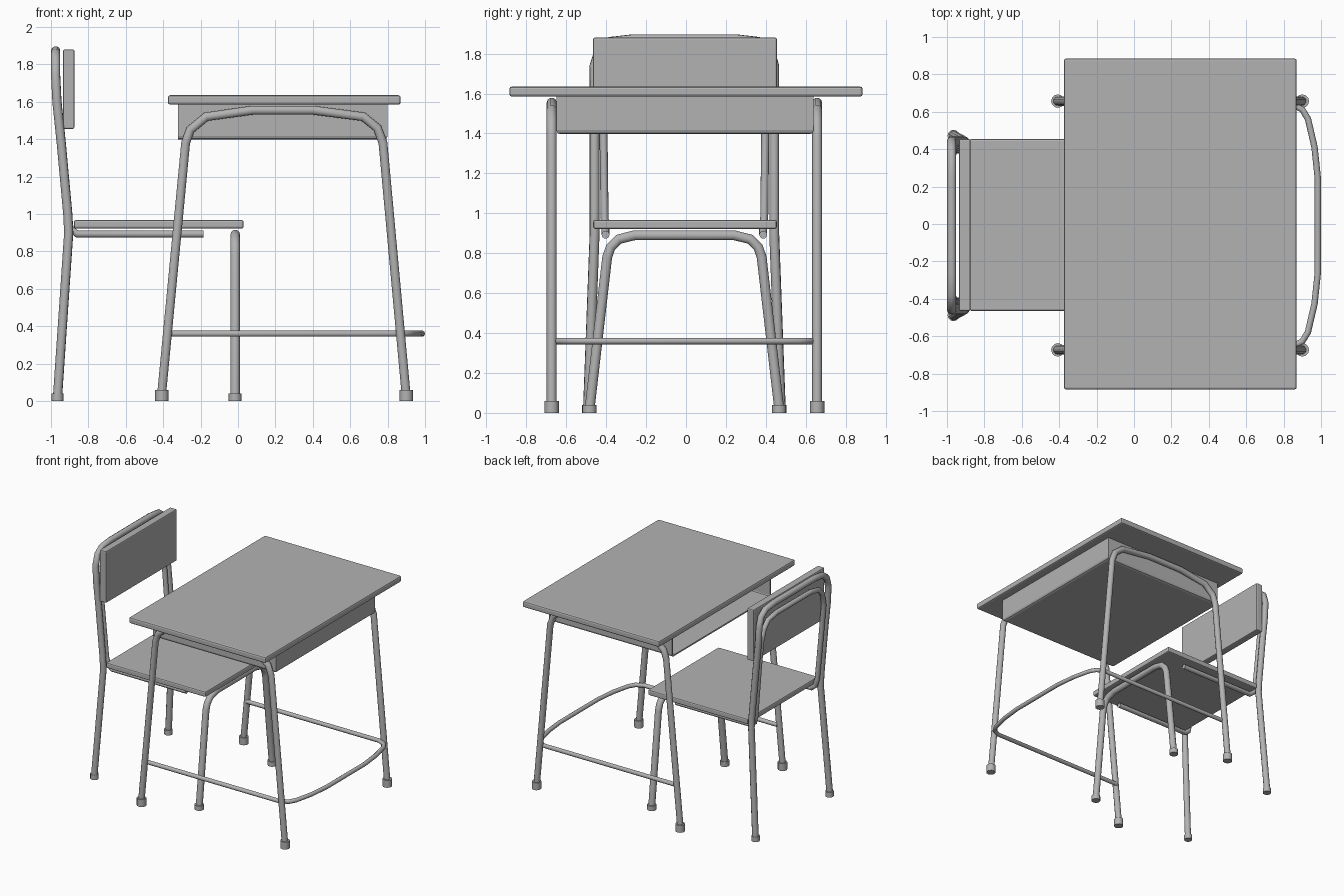
import bpy, bmesh, math
from mathutils import Vector

if "Cube" in bpy.data.objects:
    bpy.data.objects.remove(bpy.data.objects["Cube"])

grey = bpy.data.materials.new("plain grey")
grey.use_nodes = True
COLOUR = (0.45, 0.45, 0.45, 1)
grey.diffuse_color = COLOUR
grey.node_tree.nodes["Principled BSDF"].inputs["Base Color"].default_value = COLOUR

MID = -0.008  # y of the symmetry plane of the frames


def add(name, data):
    obj = bpy.data.objects.new(name, data)
    bpy.context.collection.objects.link(obj)
    data.materials.append(grey)
    return obj


def smooth(obj):
    bpy.ops.object.select_all(action='DESELECT')
    obj.select_set(True)
    bpy.context.view_layer.objects.active = obj
    bpy.ops.object.shade_smooth_by_angle(angle=math.radians(50))


def tube(name, points, radius):
    """Round pipe through a list of points, turned into a mesh."""
    curve = bpy.data.curves.new(name, 'CURVE')
    curve.dimensions = '3D'
    curve.bevel_depth = radius
    curve.bevel_resolution = 3
    curve.use_fill_caps = True
    spline = curve.splines.new('POLY')
    spline.points.add(len(points) - 1)
    for p, co in zip(spline.points, points):
        p.co = (*co, 1)
    obj = add(name, curve)
    bpy.ops.object.select_all(action='DESELECT')
    obj.select_set(True)
    bpy.context.view_layer.objects.active = obj
    bpy.ops.object.convert(target='MESH')
    smooth(bpy.context.view_layer.objects.active)


def mirrored(half):
    """Path from one side to the middle, continued to the other side."""
    both = half + [(x, -y, z) for x, y, z in reversed(half)]
    return [(x, y + MID, z) for x, y, z in both]


def box(name, lo, hi, bevel):
    bm = bmesh.new()
    bmesh.ops.create_cube(bm, size=1)
    lo, hi = Vector(lo), Vector(hi)
    for v in bm.verts:
        v.co = (lo + hi) / 2 + v.co * (hi - lo)
    mesh = bpy.data.meshes.new(name)
    bm.to_mesh(mesh)
    bm.free()
    obj = add(name, mesh)
    if bevel:
        mod = obj.modifiers.new("edge", 'BEVEL')
        mod.width = bevel
        mod.segments = 2
    return obj


def foot(name, x, y, radius, height):
    bm = bmesh.new()
    bmesh.ops.create_cone(bm, cap_ends=True, segments=12, radius1=radius,
                          radius2=radius, depth=height)
    bmesh.ops.translate(bm, verts=bm.verts, vec=(x, y + MID, height / 2))
    mesh = bpy.data.meshes.new(name)
    bm.to_mesh(mesh)
    bm.free()
    smooth(add(name, mesh))


# Desk top
box("desk_top", (-0.375, -0.885, 1.585), (0.87, 0.885, 1.635), 0.012)

# Book tray: no lid, open towards the chair
tray = box("book_tray", (-0.32, -0.65, 1.397), (0.80, 0.64, 1.59), 0)
bm = bmesh.new()
bm.from_mesh(tray.data)
bm.normal_update()
bmesh.ops.delete(bm, geom=[f for f in bm.faces if f.normal.z > 0.5 or f.normal.x < -0.5],
                 context='FACES')
low = [e for e in bm.edges if len(e.link_faces) == 2
       and all(v.co.z < 1.5 for v in e.verts)]
bmesh.ops.bevel(bm, geom=low, offset=0.02, segments=2, profile=0.5, affect='EDGES')
bm.to_mesh(tray.data)
bm.free()
shell = tray.modifiers.new("sheet", 'SOLIDIFY')
shell.thickness = 0.012

# Desk side frames and feet
arch = [(-0.41, 0.02), (-0.28, 1.38), (-0.255, 1.45), (-0.17, 1.52), (0.08, 1.555),
        (0.40, 1.555), (0.67, 1.52), (0.745, 1.46), (0.775, 1.38), (0.90, 0.02)]
for side, s in (("left", 1), ("right", -1)):
    y = 0.665 * s
    tube("desk_frame_" + side, [(x, y + MID, z) for x, z in arch], 0.025)
    foot("desk_foot_near_" + side, -0.407, y, 0.036, 0.06)
    foot("desk_foot_far_" + side, 0.90, y, 0.036, 0.06)

# Bent foot rail of the desk
tube("foot_rail", mirrored([(-0.375, 0.65, 0.36), (0.84, 0.65, 0.36), (0.90, 0.62, 0.36),
                            (0.93, 0.57, 0.36), (0.965, 0.42, 0.36),
                            (0.983, 0.25, 0.36)]), 0.017)

# Chair seat and backrest
box("seat", (-0.878, -0.465, 0.922), (0.03, 0.455, 0.967), 0.01)
box("backrest", (-0.935, -0.465, 1.455), (-0.875, 0.455, 1.88), 0.008)

# Rear chair legs, running up into the outer back arch
tube("back_frame", mirrored([(-0.965, 0.483, 0.02), (-0.905, 0.45, 0.90),
                             (-0.91, 0.45, 1.00), (-0.945, 0.45, 1.38),
                             (-0.968, 0.45, 1.60), (-0.975, 0.45, 1.74),
                             (-0.975, 0.425, 1.82), (-0.975, 0.37, 1.86),
                             (-0.975, 0.26, 1.872)]), 0.025)

# Seat rails, running up into the inner back arch
tube("seat_rail", mirrored([(-0.185, 0.395, 0.893), (-0.86, 0.395, 0.893),
                            (-0.895, 0.395, 0.92), (-0.91, 0.40, 0.98),
                            (-0.945, 0.405, 1.38), (-0.965, 0.405, 1.60),
                            (-0.97, 0.38, 1.70), (-0.97, 0.33, 1.755),
                            (-0.97, 0.22, 1.775)]), 0.02)

# Front chair legs
tube("front_leg_arch", mirrored([(-0.015, 0.475, 0.02), (-0.015, 0.387, 0.78),
                                 (-0.015, 0.37, 0.83), (-0.015, 0.33, 0.87),
                                 (-0.015, 0.25, 0.89)]), 0.026)

# Chair feet
for side, s in (("left", 1), ("right", -1)):
    foot("chair_foot_back_" + side, -0.965, 0.48 * s, 0.032, 0.04)
    foot("chair_foot_front_" + side, -0.015, 0.475 * s, 0.035, 0.04)
